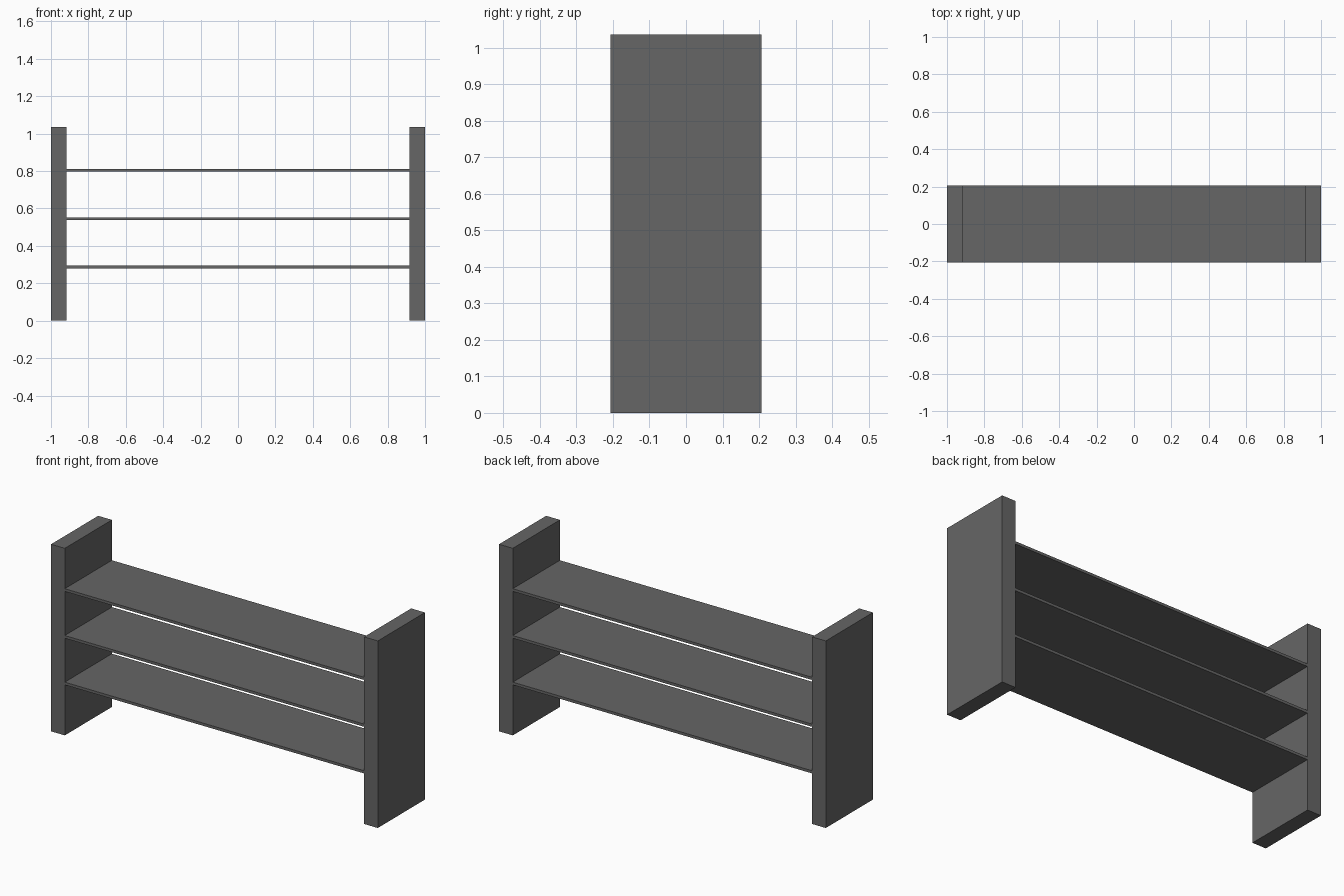
import bpy

if "Cube" in bpy.data.objects:
    bpy.data.objects.remove(bpy.data.objects["Cube"])

# Single dark grey finish
grey = bpy.data.materials.new("dark_grey")
grey.diffuse_color = (0.133, 0.133, 0.133, 1)
grey.use_nodes = True
grey.node_tree.nodes["Principled BSDF"].inputs["Base Color"].default_value = grey.diffuse_color

DEPTH, HEIGHT, PANEL, SHELF = 0.412, 1.035, 0.084, 0.015


def box(name, size, centre):
    bpy.ops.mesh.primitive_cube_add(size=1, location=centre)
    ob = bpy.context.object
    ob.name = name
    ob.scale = size
    bpy.ops.object.transform_apply(location=False, rotation=False, scale=True)
    ob.data.materials.append(grey)
    return ob


# End panels
for side, s in (("left", -1), ("right", 1)):
    box(side + "_panel", (PANEL, DEPTH, HEIGHT), (s * (1 - PANEL / 2), 0, HEIGHT / 2))

# Three shelves between the panels
for name, z in (("lower", 0.287), ("middle", 0.545), ("upper", 0.804)):
    box(name + "_shelf", (2 - 2 * PANEL, DEPTH, SHELF), (0, 0, z))
